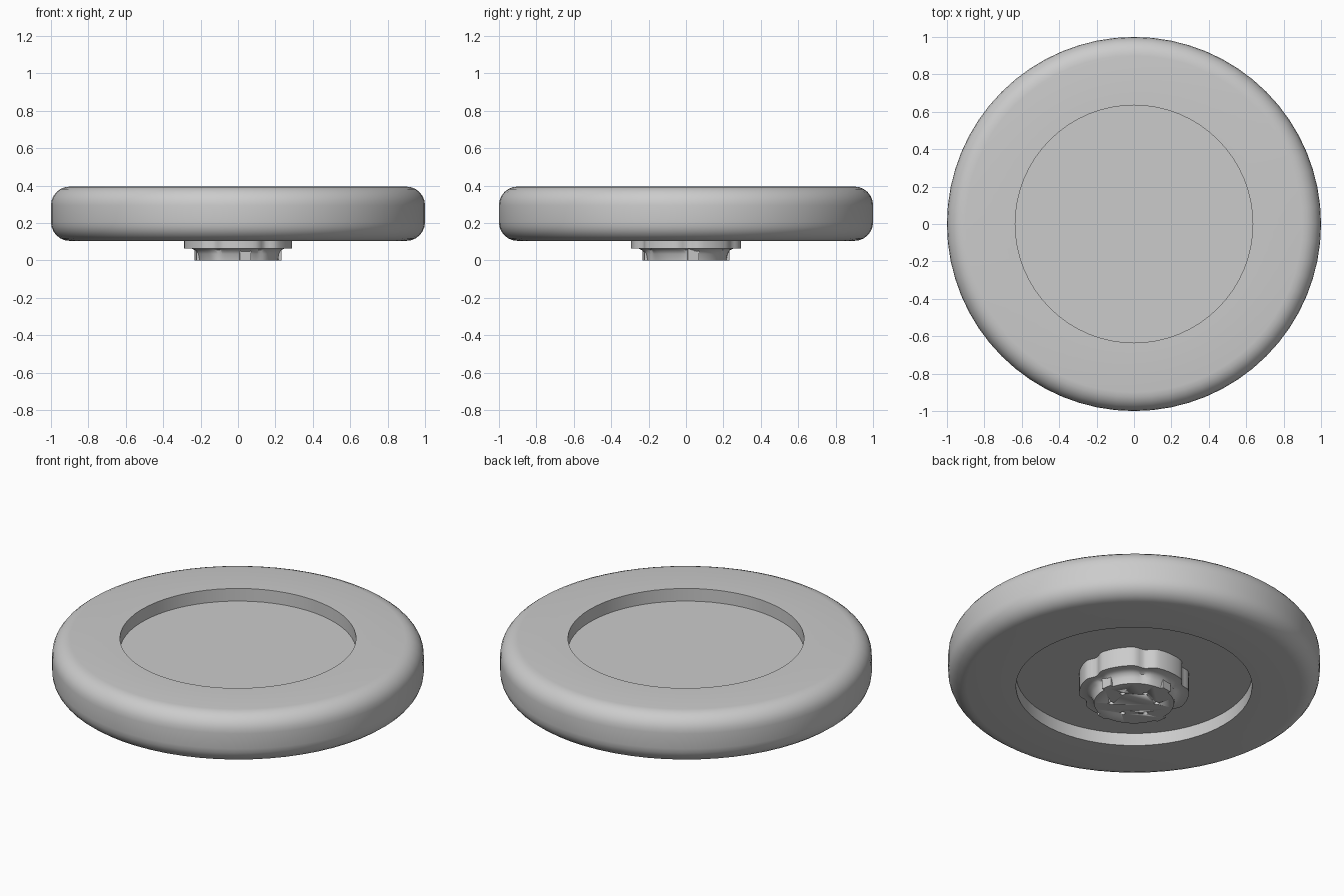
import bpy, bmesh
from math import cos, sin, pi, radians

cube = bpy.data.objects.get("Cube")
if cube:
    bpy.data.objects.remove(cube)

grey = bpy.data.materials.new("plain grey")
grey.use_nodes = True
colour = (0.6, 0.6, 0.6, 1)
grey.diffuse_color = colour
grey.node_tree.nodes["Principled BSDF"].inputs["Base Color"].default_value = colour


def finish(name, bm):
    """Turn a bmesh into a named, smoothly shaded object."""
    bmesh.ops.recalc_face_normals(bm, faces=bm.faces)
    mesh = bpy.data.meshes.new(name)
    bm.to_mesh(mesh)
    bm.free()
    mesh.materials.append(grey)
    obj = bpy.data.objects.new(name, mesh)
    bpy.context.collection.objects.link(obj)
    bpy.ops.object.select_all(action='DESELECT')
    obj.select_set(True)
    bpy.context.view_layer.objects.active = obj
    bpy.ops.object.shade_smooth_by_angle(angle=radians(35))
    return obj


def lathe(name, profile, sides, closed=False, shape=lambda a, r, k: r):
    """Sweep (radius, z, scallop) points round z; shape may vary the radius."""
    bm = bmesh.new()
    rings = []
    for r, z, k in profile:
        ring = []
        for i in range(sides):
            a = 2 * pi * i / sides
            q = shape(a, r, k)
            ring.append(bm.verts.new((q * cos(a), q * sin(a), z)))
        rings.append(ring)
    pairs = list(zip(rings, rings[1:]))
    if closed:
        pairs.append((rings[-1], rings[0]))
    else:
        bm.faces.new(rings[0])
        bm.faces.new(rings[-1])
    for lo, hi in pairs:
        for i in range(sides):
            j = (i + 1) % sides
            bm.faces.new((lo[i], lo[j], hi[j], hi[i]))
    return finish(name, bm)


# Outer ring with rounded outer edges
INNER, BOTTOM, TOP, ROUND = 0.635, 0.105, 0.395, 0.1
profile = [(INNER, BOTTOM, 0)]
for start, z in ((-90, BOTTOM + ROUND), (0, TOP - ROUND)):
    for step in range(7):
        a = radians(start + 15 * step)
        profile.append((1 - ROUND + ROUND * cos(a), z + ROUND * sin(a), 0))
profile.append((INNER, TOP, 0))
lathe("outer_ring", profile, 64, closed=True)

# Recessed centre plate
lathe("centre_plate", [(INNER, 0.18, 0), (INNER, 0.32, 0)], 64)


# Scalloped hub: six narrow dips, fading out down the neck
def scallop(a, r, k):
    return r - k * max(0, cos(6 * (a - radians(2)))) ** 3


hub = lathe("hub", [(0.295, 0.185, 0.025), (0.295, 0.065, 0.025),
                    (0.255, 0.065, 0.02), (0.235, 0.055, 0.015),
                    (0.222, 0.035, 0.008), (0.215, 0, 0)], 96, shape=scallop)

# Six small holes in the hub underside
bm = bmesh.new()
for i in range(6):
    a = radians(20 + 60 * i)
    made = bmesh.ops.create_cone(bm, cap_ends=True, segments=12,
                                 radius1=0.014, radius2=0.014, depth=0.08)
    bmesh.ops.translate(bm, verts=made["verts"],
                        vec=(0.122 * cos(a), 0.122 * sin(a), 0))
cutter = finish("hole_cutter", bm)
cutter.hide_render = True
cut = hub.modifiers.new("holes", 'BOOLEAN')
cut.operation = 'DIFFERENCE'
cut.solver = 'EXACT'
cut.object = cutter
bpy.context.view_layer.objects.active = hub
bpy.ops.object.modifier_apply(modifier=cut.name)
bpy.data.objects.remove(cutter)

# Four upright ribs round the neck
for i in range(4):
    bm = bmesh.new()
    bmesh.ops.create_cube(bm, size=1)
    bmesh.ops.scale(bm, verts=bm.verts, vec=(0.05, 0.06, 0.075))
    rib = finish("neck_rib_%d" % (i + 1), bm)
    a = radians(-80 + 90 * i)
    rib.location = (0.205 * cos(a), 0.205 * sin(a), 0.0375)
    rib.rotation_euler.z = a
